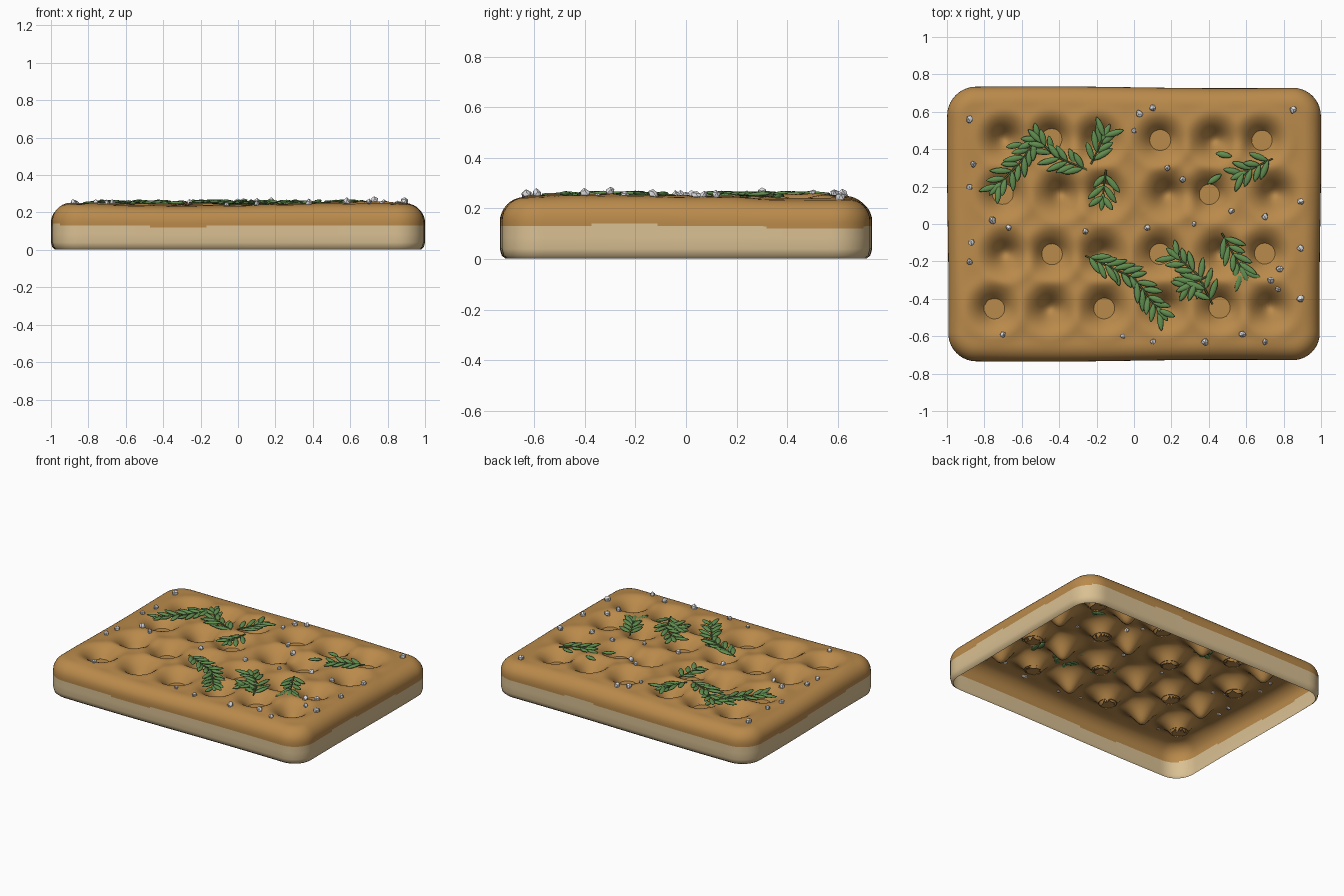
import bpy, bmesh, math, random
from mathutils import Matrix, Vector

random.seed(4)
if "Cube" in bpy.data.objects:
    bpy.data.objects.remove(bpy.data.objects["Cube"], do_unlink=True)


def material(name, rgb, roughness=0.6):
    mat = bpy.data.materials.new(name)
    mat.use_nodes = True
    mat.diffuse_color = (*rgb, 1)
    shader = mat.node_tree.nodes["Principled BSDF"]
    shader.inputs["Base Color"].default_value = (*rgb, 1)
    shader.inputs["Roughness"].default_value = roughness
    return mat


CRUST = material("golden crust", (0.49, 0.255, 0.07))
CRUMB = material("pale dough", (0.70, 0.53, 0.29))
OIL = material("olive oil", (0.49, 0.26, 0.07))
GREEN = material("herb green", (0.12, 0.27, 0.08))
STEM = material("herb stem", (0.10, 0.15, 0.05))
SALT = material("salt white", (0.75, 0.75, 0.77))


def finish(bm, name, mats, smooth=True):
    mesh = bpy.data.meshes.new(name)
    for mat in mats:
        mesh.materials.append(mat)
    for face in bm.faces:
        face.smooth = smooth
    bm.to_mesh(mesh)
    bm.free()
    obj = bpy.data.objects.new(name, mesh)
    bpy.context.collection.objects.link(obj)
    return obj


# Dimple layout: four rows of six, every second dimple holds oil
HALF_X, HALF_Y, TOP = 0.996, 0.731, 0.24
CORNER, EDGE = 0.15, 0.09
ROWS = {
    0.45: (-0.69, -0.44, -0.19, 0.14, 0.43, 0.68),
    0.16: (-0.70, -0.39, -0.16, 0.18, 0.40, 0.75),
    -0.16: (-0.69, -0.44, -0.17, 0.14, 0.46, 0.70),
    -0.45: (-0.75, -0.45, -0.16, 0.16, 0.46, 0.73),
}
dimples = [(x, y, (i + j) % 2 == 1)
           for j, (y, xs) in enumerate(ROWS.items()) for i, x in enumerate(xs)]


def wave(x, y):
    return 0.005 * math.sin(3 * x + 2 * y) + 0.004 * math.sin(5 * y - 4 * x)


def surface(x, y):
    z = TOP + wave(x, y)
    for dx, dy, _ in dimples:
        r = math.hypot(x - dx, y - dy)
        z -= 0.115 * math.exp(-(r / 0.075) ** 2)
        z += 0.007 * math.exp(-((r - 0.15) / 0.04) ** 2)
    return z


# Rounded rectangle as core points with outward normals
def outline():
    cx, cy = HALF_X - CORNER, HALF_Y - CORNER
    corners = [Vector((cx, cy)), Vector((-cx, cy)), Vector((-cx, -cy)), Vector((cx, -cy))]
    points = []
    for k, corner in enumerate(corners):
        for s in range(11):
            a = math.pi / 2 * (k + s / 10)
            points.append((corner, Vector((math.cos(a), math.sin(a)))))
        following = corners[(k + 1) % 4]
        count = 90 if k % 2 == 0 else 62
        for s in range(1, count):
            points.append((corner.lerp(following, s / count), points[-1][1]))
    return points


# Bread shell, open underneath
profile = [(0.022, 0.002), (0.007, 0.014), (0, 0.04), (0, 0.085), (0, 0.12), (0, 0.13), (0, 0.14)]
for s in range(9):
    a = math.pi / 2 * s / 8
    profile.append((EDGE * (1 - math.cos(a)), TOP - EDGE + EDGE * math.sin(a)))
layers = [(inset, z, 1) for inset, z in profile]
RINGS = 54
layers += [(EDGE, TOP, 1 - s / RINGS) for s in range(1, RINGS)]

bm = bmesh.new()
shape = outline()
previous = None
for inset, z, scale in layers:
    ring = []
    for core, normal in shape:
        p = (core + normal * (CORNER - inset)) * scale
        lift = max(0, (z - 0.12) / (TOP - 0.12))
        height = z + lift * (surface(p.x, p.y) - TOP)
        x = p.x + 0.004 * math.sin(4 * p.y) * p.x
        y = p.y + 0.007 * math.cos(3 * p.x + 1.6) * p.y
        ring.append(bm.verts.new((x, y, height)))
    if previous:
        n = len(ring)
        for i in range(n):
            j = (i + 1) % n
            bm.faces.new((previous[i], previous[j], ring[j], ring[i]))
    previous = ring
bm.faces.new(previous)
holes = []
for face in bm.faces:
    c = face.calc_center_median()
    face.material_index = int(c.z < 0.13 + wave(c.x, c.y) and max(abs(c.x) / HALF_X, abs(c.y) / HALF_Y) > 0.9)
    if any(oily and math.hypot(c.x - x, c.y - y) < 0.046 for x, y, oily in dimples):
        holes.append(face)
bmesh.ops.delete(bm, geom=holes, context="FACES")
finish(bm, "bread_shell", [CRUST, CRUMB])

# Oil pools closing the dimple floors
bm = bmesh.new()
for x, y, oily in dimples:
    if oily:
        place = Matrix.Translation((x, y, surface(x + 0.056, y)))
        bmesh.ops.create_circle(bm, cap_ends=True, segments=32, radius=0.06, matrix=place)
finish(bm, "oil_pools", [OIL], smooth=False)


# Herb sprigs: a thin stem with paired pointed leaves
def add_leaf(bm, center, angle, tilt, length):
    made = bmesh.ops.create_uvsphere(bm, u_segments=8, v_segments=8, radius=1)["verts"]
    turn = Matrix.Translation(center) @ Matrix.Rotation(angle, 4, "Z") @ Matrix.Rotation(tilt, 4, "Y")
    for v in made:
        x, y, u = v.co
        pinch = max(0, 1 - u * u) ** 0.2
        v.co = turn @ Vector((u * length, x * 0.017 * pinch, y * 0.009 * pinch))


def sprig(name, path):
    points = [Vector((x, y, TOP + 0.012)) for x, y in path]
    curve = bpy.data.curves.new(name + "_stem", "CURVE")
    curve.dimensions = "3D"
    curve.bevel_depth = 0.005
    curve.bevel_resolution = 1
    spline = curve.splines.new("POLY")
    spline.points.add(len(points) - 1)
    for target, p in zip(spline.points, points):
        target.co = (*p, 1)
    curve.materials.append(STEM)
    bpy.context.collection.objects.link(bpy.data.objects.new(name + "_stem", curve))

    bm = bmesh.new()
    for a, b in zip(points, points[1:]):
        heading = math.atan2(b.y - a.y, b.x - a.x)
        count = max(2, round((b - a).length / 0.052))
        for s in range(count):
            base = a.lerp(b, (s + 0.5) / count)
            for side in (-1, 1):
                angle = heading + side * random.uniform(0.5, 0.85)
                length = random.uniform(0.045, 0.062)
                offset = Vector((math.cos(angle), math.sin(angle), 0)) * length
                offset.z = random.uniform(-0.004, 0.008)
                add_leaf(bm, base + offset, angle, random.uniform(-0.15, 0.08), length)
    add_leaf(bm, points[-1], heading, 0, 0.05)
    finish(bm, name + "_leaves", [GREEN])


SPRIGS = [
    ((-0.52, 0.46), (-0.60, 0.34), (-0.74, 0.19)),
    ((-0.25, 0.29), (-0.42, 0.36), (-0.53, 0.47)),
    ((-0.23, 0.32), (-0.15, 0.49)),
    ((-0.15, 0.29), (-0.17, 0.12)),
    ((0.74, 0.35), (0.56, 0.26)),
    ((-0.26, -0.17), (0.0, -0.29), (0.15, -0.48)),
    ((0.42, -0.43), (0.34, -0.27), (0.21, -0.16)),
    ((0.39, -0.28), (0.27, -0.34)),
    ((0.47, -0.05), (0.59, -0.27)),
]
for number, path in enumerate(SPRIGS, 1):
    sprig(f"herb_sprig_{number}", path)

# Loose leaves
bm = bmesh.new()
for x, y, angle in ((0.43, 0.24, 0.6), (0.48, 0.37, -0.2), (-0.64, 0.42, 0.2)):
    add_leaf(bm, Vector((x, y, TOP + 0.01)), angle, 0, 0.045)
finish(bm, "loose_leaves", [GREEN])

# Coarse salt grains
GRAINS = [
    (-.88, .56), (-.86, .32), (-.88, .2), (-.76, .02), (-.67, -.02), (-.87, -.1),
    (-.88, -.2), (-.7, -.59), (-.26, -.04), (-.06, -.6), (.1, -.63), (.07, -.02),
    (.38, -.63), (.7, -.63), (.58, -.59), (.89, -.4), (.77, -.35), (.73, -.3),
    (.78, -.24), (.89, -.13), (.7, .04), (.52, .07), (.32, 0), (.26, .24),
    (.18, .3), (0, .5), (.03, .59), (.1, .62), (.85, .61), (.89, .12),
]
bm = bmesh.new()
for x, y in GRAINS:
    size = random.uniform(0.014, 0.021)
    place = Matrix.Translation((x, y, surface(x, y) + 0.008))
    made = bmesh.ops.create_icosphere(bm, subdivisions=1, radius=size, matrix=place)["verts"]
    for v in made:
        v.co += Vector([random.uniform(-0.2, 0.2) * size for _ in range(3)])
finish(bm, "salt_grains", [SALT], smooth=False)
